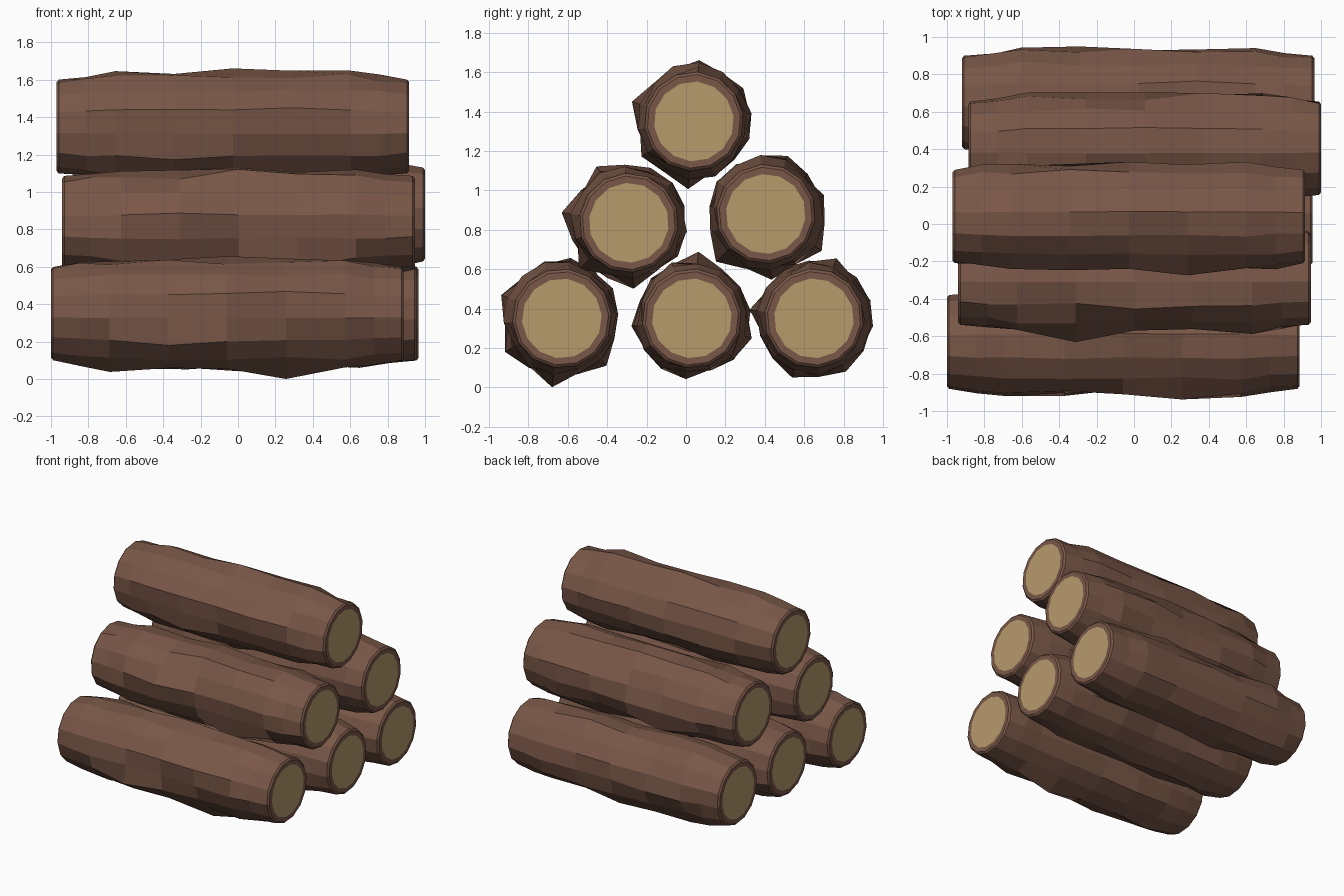
import bpy, bmesh, math, random

if "Cube" in bpy.data.objects:
    bpy.data.objects.remove(bpy.data.objects["Cube"])

SIDES = 14
LENGTH = 1.885


def material(name, color):
    m = bpy.data.materials.new(name)
    m.diffuse_color = (*color, 1)
    m.use_nodes = True
    m.node_tree.nodes["Principled BSDF"].inputs["Base Color"].default_value = m.diffuse_color
    return m


bark = material("bark", (0.19, 0.095, 0.064))
cut_wood = material("cut_wood", (0.47, 0.325, 0.15))


def make_log(name, x0, y, z, turn, bumps, seed):
    rng = random.Random(seed)
    bm = bmesh.new()
    # rings from cut end to cut end: (distance along log, radius, uneven?)
    stations = [(0, 0.203, 0), (0, 0.238, 0), (0.012, 0.252, 0)]
    stations += [(LENGTH * k / 6, 0.27 if k in (0.5, 5.5) else 0.285, 1)
                 for k in (0.5, 1, 2, 3, 4, 5, 5.5)]
    stations += [(LENGTH - d, r, u) for d, r, u in reversed(stations[:3])]
    rings = []
    for d, r, uneven in stations:
        ring = []
        for i in range(SIDES):
            a = math.radians(turn) + math.tau * i / SIDES
            rad = r + uneven * rng.uniform(-0.017, 0.017)
            # knots: single bark vertices pulled outwards
            for k, deg, knot in bumps:
                if uneven and abs(d - LENGTH * k / 6) < 0.01:
                    diff = (math.degrees(a) - deg + 180) % 360 - 180
                    if abs(diff) < 180 / SIDES:
                        rad = knot
            ring.append(bm.verts.new((x0 + d, y + rad * math.cos(a), z + rad * math.sin(a))))
        rings.append(ring)
    for r0, r1 in zip(rings, rings[1:]):
        for i in range(SIDES):
            j = (i + 1) % SIDES
            bm.faces.new((r0[i], r0[j], r1[j], r1[i]))
    # pale cut ends
    for ring in (rings[0], rings[-1]):
        bm.faces.new(ring).material_index = 1
    bmesh.ops.recalc_face_normals(bm, faces=bm.faces)
    me = bpy.data.meshes.new(name)
    bm.to_mesh(me)
    bm.free()
    me.materials.append(bark)
    me.materials.append(cut_wood)
    bpy.context.collection.objects.link(bpy.data.objects.new(name, me))


# bottom row of three, middle row of two, one on top
make_log("bottom_log_front", -1.0, -0.63, 0.35, 4.7,
         [(4, 262, 0.353), (4, 160, 0.33), (2, 313, 0.33), (1, 262, 0.315), (3, 82, 0.31), (2, 210, 0.335)], 1)
make_log("bottom_log_middle", -0.93, 0.03, 0.35, 7.2,
         [(3, 84, 0.34), (2, 187, 0.31), (4, 340, 0.32), (3, 265, 0.31)], 2)
make_log("bottom_log_back", -0.92, 0.65, 0.35, 18,
         [(4, 70, 0.325), (2, 172, 0.33), (3, 300, 0.315), (2, 250, 0.32), (3, 18, 0.30)], 3)
make_log("middle_log_front", -0.94, -0.29, 0.835, 17,
         [(2, 172, 0.345), (3, 120, 0.33), (4, 268, 0.335), (3, 68, 0.30), (4, 215, 0.345)], 4)
make_log("middle_log_back", -0.885, 0.405, 0.88, 18,
         [(4, 10, 0.31), (3, 70, 0.315), (2, 265, 0.335), (2, 320, 0.34), (4, 215, 0.35)], 5)
make_log("top_log", -0.97, 0.04, 1.35, 8,
         [(3, 85, 0.312), (5, 85, 0.30), (4, 173, 0.33), (2, 350, 0.295), (3, 265, 0.345), (2, 225, 0.32)], 6)
